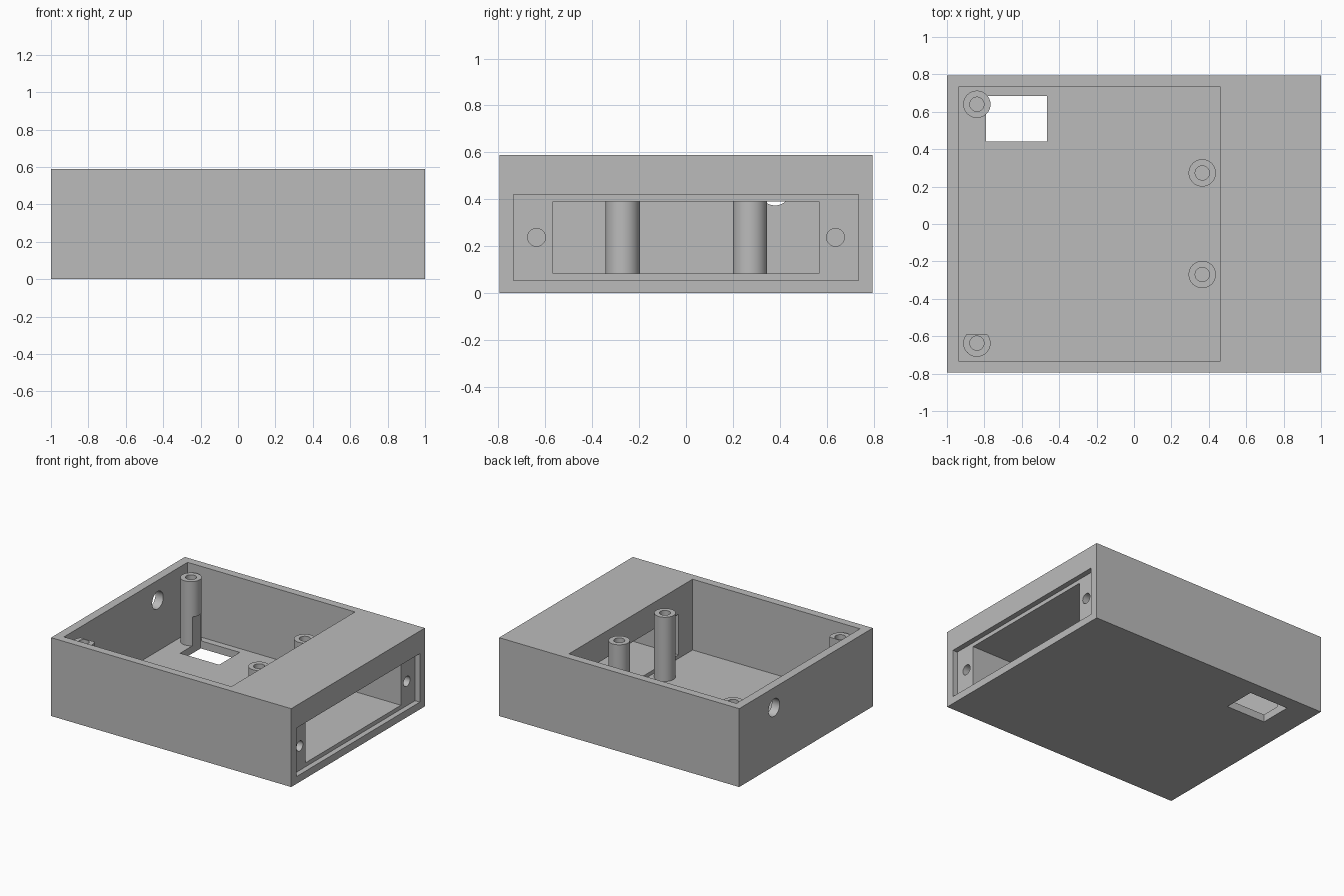
import bpy
import bmesh
import math
from mathutils import Matrix, Vector

if "Cube" in bpy.data.objects:
    bpy.data.objects.remove(bpy.data.objects["Cube"])

grey = bpy.data.materials.new("matte_grey")
grey.use_nodes = True
colour = (0.5, 0.5, 0.5, 1)
grey.diffuse_color = colour
grey.node_tree.nodes["Principled BSDF"].inputs["Base Color"].default_value = colour


def finish(name, bm):
    mesh = bpy.data.meshes.new(name)
    bm.to_mesh(mesh)
    bm.free()
    mesh.materials.append(grey)
    obj = bpy.data.objects.new(name, mesh)
    bpy.context.collection.objects.link(obj)
    return obj


def box(name, low, high):
    """Box between two opposite corners."""
    low, high = Vector(low), Vector(high)
    bm = bmesh.new()
    place = Matrix.Translation((low + high) / 2) @ Matrix.Diagonal((*(high - low), 1))
    bmesh.ops.create_cube(bm, size=1, matrix=place)
    return finish(name, bm)


def cylinder(name, start, length, radius, along_x=False):
    """Cylinder running up z, or along +x, from its start point."""
    bm = bmesh.new()
    turn = Matrix.Rotation(math.pi / 2, 4, "Y") if along_x else Matrix.Identity(4)
    place = Matrix.Translation(start) @ turn @ Matrix.Translation((0, 0, length / 2))
    bmesh.ops.create_cone(bm, cap_ends=True, segments=48, radius1=radius,
                          radius2=radius, depth=length, matrix=place)
    return finish(name, bm)


def cut(target, *cutters):
    """Subtract the cutters, apply the result and remove them."""
    for cutter in cutters:
        cutter.hide_render = True
        mod = target.modifiers.new("cut", "BOOLEAN")
        mod.operation, mod.solver, mod.object = "DIFFERENCE", "EXACT", cutter
    bpy.ops.object.select_all(action="DESELECT")
    target.select_set(True)
    bpy.context.view_layer.objects.active = target
    for mod in list(target.modifiers):
        bpy.ops.object.modifier_apply(modifier=mod.name)
    for cutter in cutters:
        bpy.data.objects.remove(cutter)
    bpy.ops.object.shade_smooth_by_angle(angle=math.radians(30))


FLOOR = 0.057
POST_TOP = 0.54


def floor_window(top):
    return box("window_cutter", (-0.79, 0.44, -0.1), (-0.465, 0.685, top))


# Enclosure with open top, end recess, connector opening and drilled holes
enclosure = box("enclosure", (-1, -0.795, 0), (1, 0.795, 0.59))
cut(enclosure,
    box("cavity_cutter", (-0.935, -0.735, FLOOR), (0.46, 0.735, 0.8)),
    box("recess_cutter", (0.96, -0.735, 0.055), (1.2, 0.735, 0.42)),
    box("opening_cutter", (0.4, -0.567, 0.085), (1.1, 0.567, 0.39)),
    floor_window(0.275),
    cylinder("cable_cutter", (-1.1, 0.38, 0.44), 0.25, 0.066, True),
    *[cylinder("screw_cutter", (0.66, y, 0.238), 0.4, 0.038, True)
      for y in (-0.637, 0.637)])

# Hollow mounting posts
posts = {"post_back_outer": (-0.84, 0.64), "post_front_outer": (-0.84, -0.637),
         "post_back_inner": (0.365, 0.273), "post_front_inner": (0.365, -0.27)}
for name, (x, y) in posts.items():
    post = cylinder(name, (x, y, FLOOR - 0.02), POST_TOP - FLOOR + 0.02, 0.073)
    cutters = [cylinder("bore_cutter", (x, y, 0.1), 1, 0.038)]
    if name == "post_back_outer":
        # Notch clearing the floor window
        cutters.append(floor_window(0.275))
    if name == "post_front_outer":
        # Flat side
        cutters.append(box("flat_cutter", (-1, -0.592, -0.1), (-0.7, -0.4, 0.8)))
    cut(post, *cutters)
